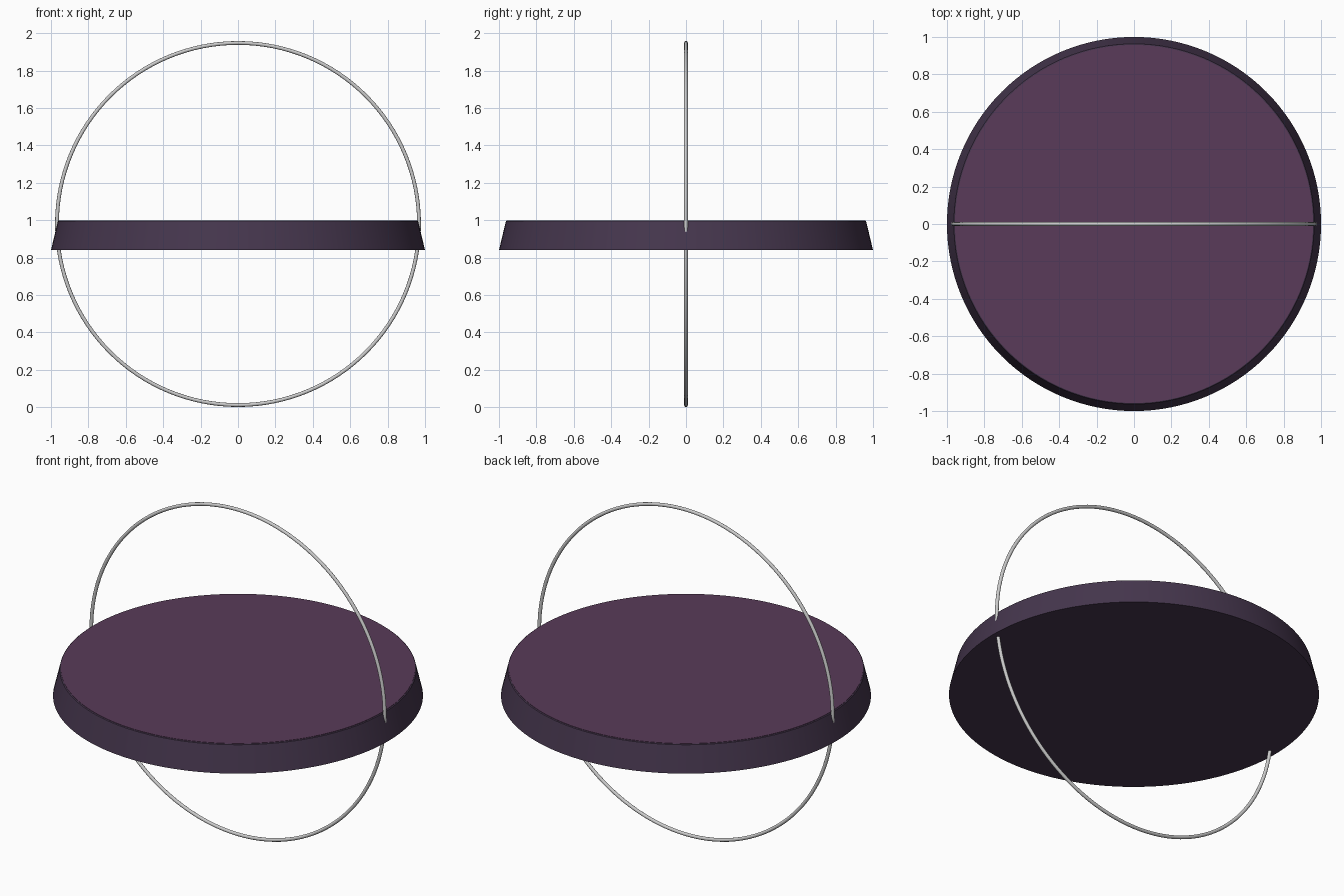
import bpy, bmesh, math

if "Cube" in bpy.data.objects:
    bpy.data.objects.remove(bpy.data.objects["Cube"])


def material(name, rgb):
    mat = bpy.data.materials.new(name)
    mat.diffuse_color = (*rgb, 1)
    mat.use_nodes = True
    mat.node_tree.nodes["Principled BSDF"].inputs["Base Color"].default_value = mat.diffuse_color
    return mat


def smooth(obj):
    bpy.ops.object.select_all(action='DESELECT')
    obj.select_set(True)
    bpy.context.view_layer.objects.active = obj
    bpy.ops.object.shade_smooth_by_angle(angle=math.radians(30))


def lathe(name, profile, mat, segments=128):
    """Solid of revolution from (radius, z) points, capped at both ends."""
    bm = bmesh.new()
    rings = [[bm.verts.new((r * math.cos(a), r * math.sin(a), z))
              for a in (2 * math.pi * i / segments for i in range(segments))]
             for r, z in profile]
    for low, high in zip(rings, rings[1:]):
        for i in range(segments):
            j = (i + 1) % segments
            bm.faces.new((low[i], low[j], high[j], high[i]))
    bm.faces.new(rings[0][::-1])
    bm.faces.new(rings[-1])
    mesh = bpy.data.meshes.new(name)
    bm.to_mesh(mesh)
    bm.free()
    obj = bpy.data.objects.new(name, mesh)
    bpy.context.collection.objects.link(obj)
    mesh.materials.append(mat)
    smooth(obj)
    return obj


# Tapered disc body
lathe("disc_body", [(1.0, 0.84), (0.963, 0.995), (0.958, 0.998)],
      material("dark_purple", (0.06, 0.037, 0.075)))

# Thin coloured surface on top of the disc
lathe("disc_top", [(0.957, 0.99), (0.957, 1.0)],
      material("plum", (0.1, 0.043, 0.1)))

# Upright wire ring passing through the disc rim
bpy.ops.mesh.primitive_torus_add(
    major_segments=128, minor_segments=16, major_radius=0.968,
    minor_radius=0.01, location=(0, 0, 0.98), rotation=(math.pi / 2, 0, 0))
ring = bpy.context.object
ring.name = "upright_ring"
smooth(ring)
